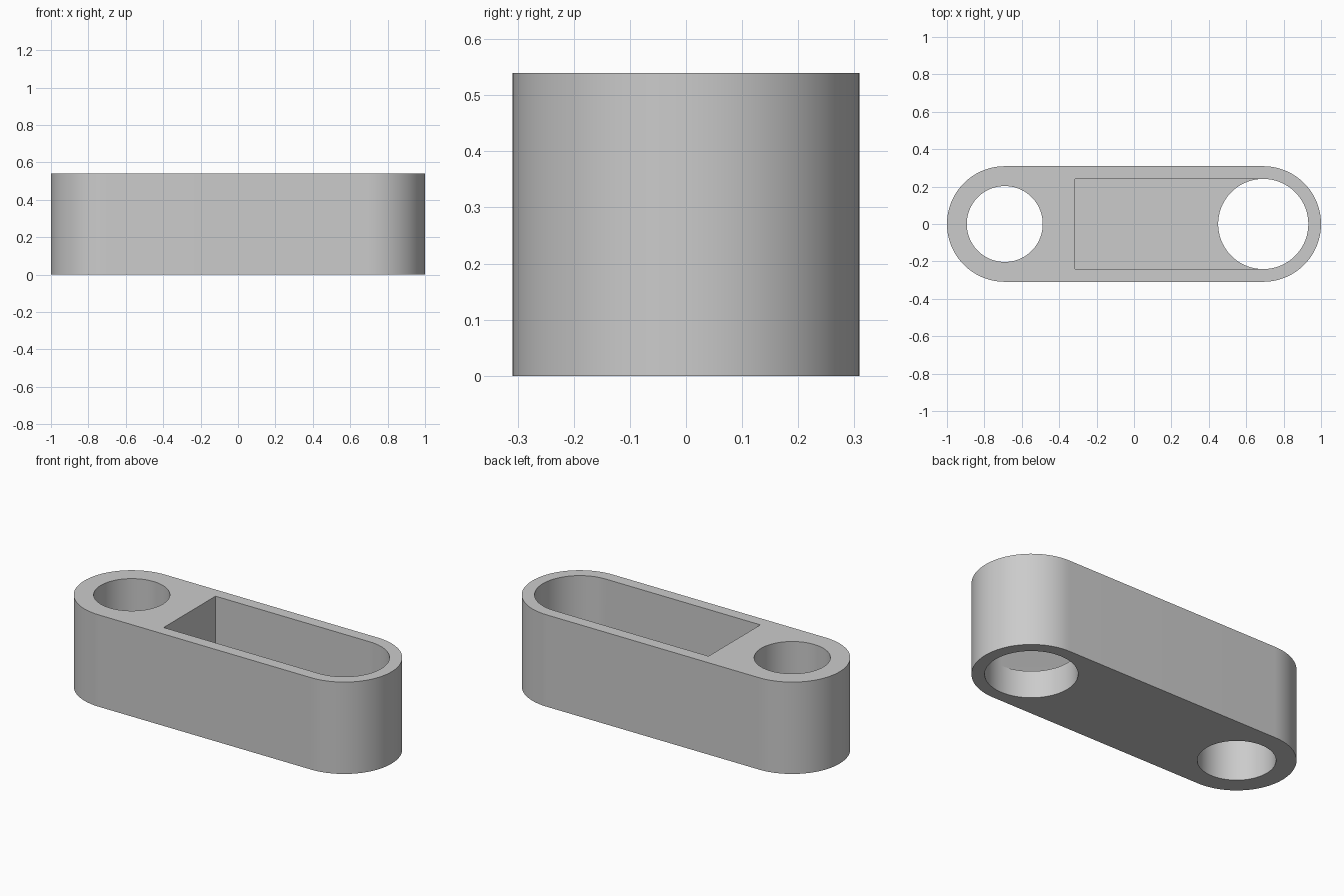
import bpy
import bmesh
from math import cos, sin, pi, radians

cube = bpy.data.objects.get("Cube")
if cube:
    bpy.data.objects.remove(cube, do_unlink=True)

HEIGHT, FLOOR = 0.54, 0.158
OUTER_R, SMALL_R, LARGE_R = 0.309, 0.203, 0.241
END_X, POCKET_X = 0.691, -0.315
STEPS = 48  # segments per half circle


def arc(cx, radius, start, end, steps=STEPS):
    """Points along an arc centred on the x axis, both ends included."""
    angles = [start + (end - start) * i / steps for i in range(steps + 1)]
    return [(cx + radius * cos(a), radius * sin(a)) for a in angles]


def wall(bm, outline, low, high):
    """Closed vertical wall around an outline."""
    rings = [[bm.verts.new((x, y, z)) for x, y in outline] for z in (low, high)]
    count = len(outline)
    for i in range(count):
        j = (i + 1) % count
        bm.faces.new((rings[0][i], rings[0][j], rings[1][j], rings[1][i]))
    return rings


def cap(bm, loops):
    """Flat face bounded by an outer loop and its holes."""
    edges = [bm.edges.get((ring[i - 1], ring[i]))
             for ring in loops for i in range(len(ring))]
    bmesh.ops.triangle_fill(bm, edges=edges, use_beauty=True, normal=(0, 0, 1))


# Outlines
right_half = arc(END_X, LARGE_R, -pi / 2, pi / 2)
left_half = arc(END_X, LARGE_R, pi / 2, 3 * pi / 2)
body = arc(END_X, OUTER_R, -pi / 2, pi / 2) + arc(-END_X, OUTER_R, pi / 2, 3 * pi / 2)
small_hole = arc(-END_X, SMALL_R, 0, 2 * pi, 2 * STEPS)[:-1]
large_hole = right_half + left_half[1:-1]
pocket = right_half + [(POCKET_X, LARGE_R), (POCKET_X, -LARGE_R)]

# Walls of the body, through holes and pocket, then top and bottom faces
bm = bmesh.new()
body_rings = wall(bm, body, 0, HEIGHT)
small_rings = wall(bm, small_hole, 0, HEIGHT)
large_rings = wall(bm, large_hole, 0, FLOOR)
pocket_rings = wall(bm, pocket, FLOOR, HEIGHT)
cap(bm, (body_rings[0], small_rings[0], large_rings[0]))
cap(bm, (body_rings[1], small_rings[1], pocket_rings[1]))

# Pocket floor, ending at the large hole
floor_outline = left_half + [(POCKET_X, -LARGE_R), (POCKET_X, LARGE_R)]
bm.faces.new([bm.verts.new((x, y, FLOOR)) for x, y in floor_outline])

bmesh.ops.remove_doubles(bm, verts=bm.verts, dist=0.0001)
bmesh.ops.recalc_face_normals(bm, faces=bm.faces)

mesh = bpy.data.meshes.new("link_body")
bm.to_mesh(mesh)
bm.free()
link = bpy.data.objects.new("link_body", mesh)
bpy.context.collection.objects.link(link)

# Plain grey material
grey = bpy.data.materials.new("light_grey")
grey.use_nodes = True
colour = (0.6, 0.6, 0.6, 1)
grey.diffuse_color = colour
grey.node_tree.nodes["Principled BSDF"].inputs["Base Color"].default_value = colour
mesh.materials.append(grey)

# Smooth round walls with sharp rims
bpy.ops.object.select_all(action="DESELECT")
link.select_set(True)
bpy.context.view_layer.objects.active = link
bpy.ops.object.shade_smooth_by_angle(angle=radians(30))
